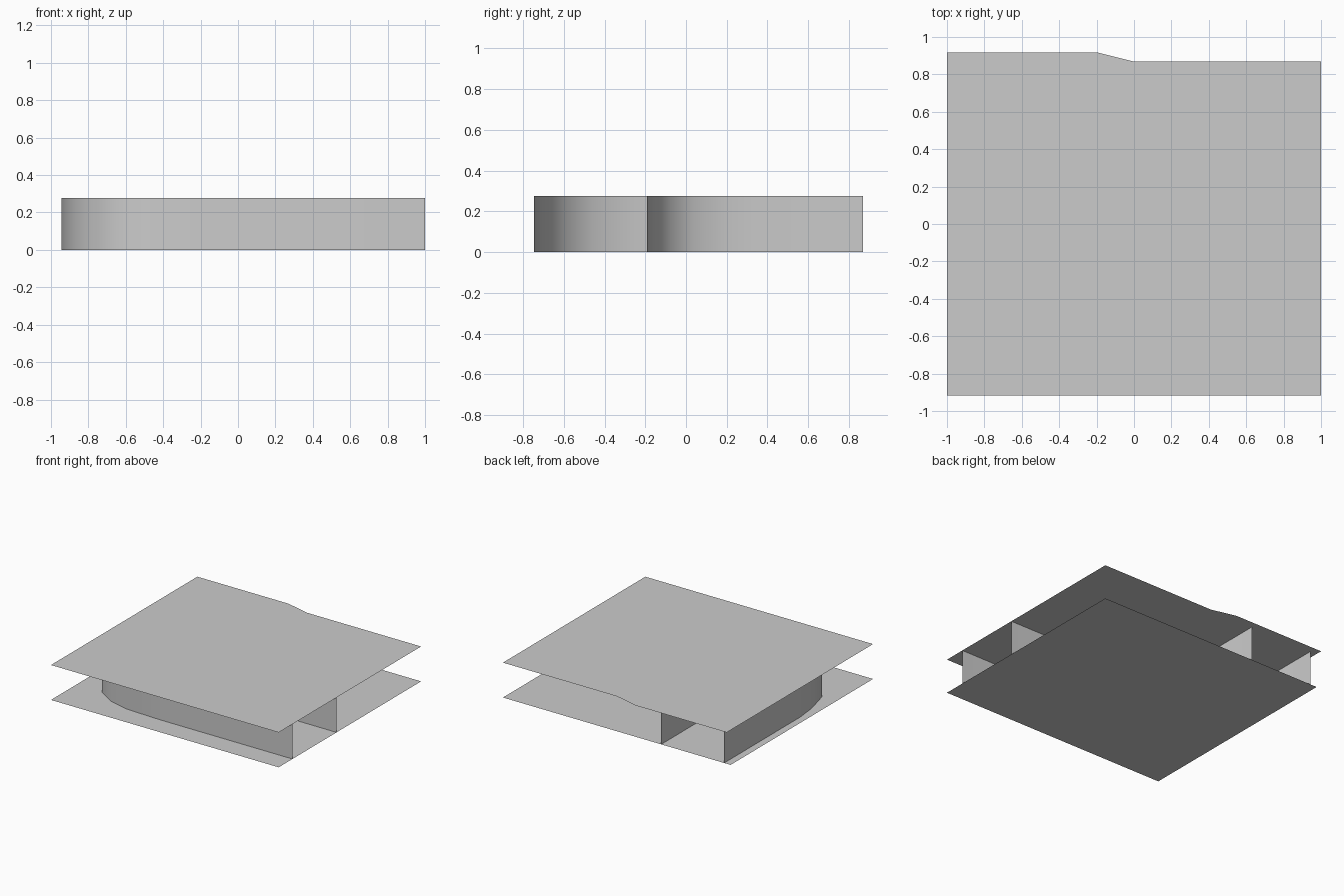
import bpy, math

if "Cube" in bpy.data.objects:
    bpy.data.objects.remove(bpy.data.objects["Cube"])

H = 0.277       # corridor height
BACK = 0.868    # back edge of the floor and walls


def make_object(name, verts, faces):
    mesh = bpy.data.meshes.new(name)
    mesh.from_pydata(verts, [], faces)
    ob = bpy.data.objects.new(name, mesh)
    bpy.context.collection.objects.link(ob)
    return ob


def sheet(name, outline, z):
    return make_object(name, [(x, y, z) for x, y in outline],
                       [list(range(len(outline)))])


def wall(name, path):
    n = len(path)
    verts = [(x, y, z) for z in (0, H) for x, y in path]
    ob = make_object(name, verts, [(i, i + 1, n + i + 1, n + i) for i in range(n - 1)])
    bpy.context.view_layer.objects.active = ob
    ob.select_set(True)
    bpy.ops.object.shade_smooth_by_angle(angle=math.radians(40))
    ob.select_set(False)
    return ob


# Bend profile, measured from the square corner of each wall
bend = [(0.78, 0), (0.48, 0.012), (0.31, 0.055), (0.17, 0.145),
        (0.07, 0.285), (0.018, 0.49), (0, 0.66)]


def corridor_path(cx, cy, scale):
    curve = [(cx + u * scale, cy + v * scale) for u, v in bend]
    return [(1, cy)] + curve + [(cx, BACK)]


# Floor and ceiling sheets
sheet("floor", [(-1, -0.918), (1, -0.918), (1, BACK), (-1, BACK)], 0)
sheet("ceiling", [(-1, -0.918), (1, -0.918), (1, BACK), (0, BACK),
                  (-0.2, 0.918), (-1, 0.918)], H)

# Curved corridor walls
wall("outer_wall", corridor_path(-0.943, -0.745, 1.0))
wall("inner_wall", corridor_path(-0.39, -0.192, 0.8))
